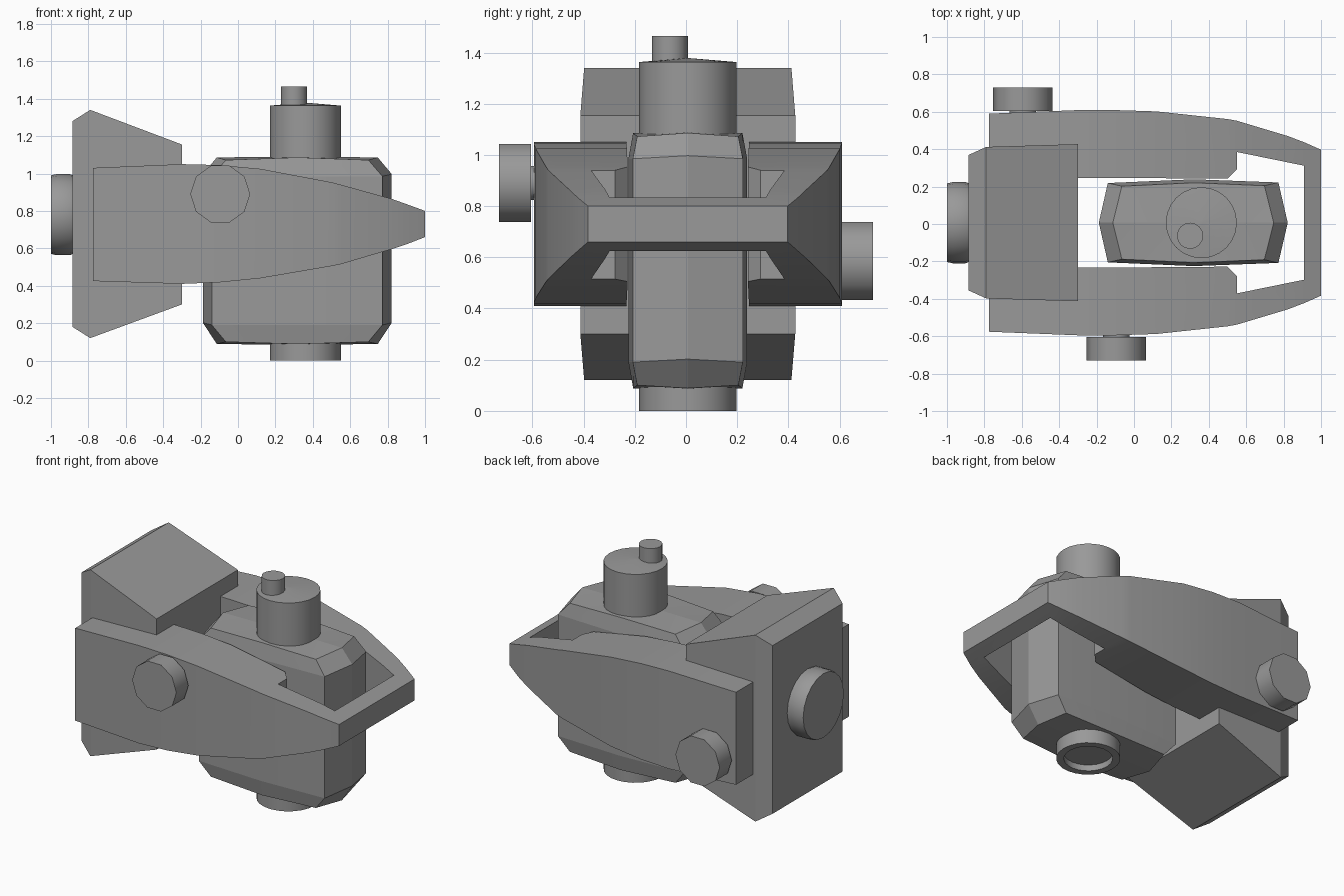
import bpy, bmesh, math
from mathutils import Matrix, Vector

if "Cube" in bpy.data.objects:
    bpy.data.objects.remove(bpy.data.objects["Cube"])

grey = bpy.data.materials.new("plain_grey")
grey.use_nodes = True
COLOUR = (0.32, 0.32, 0.32, 1)
grey.diffuse_color = COLOUR
grey.node_tree.nodes["Principled BSDF"].inputs["Base Color"].default_value = COLOUR
MID_Y = 0.007


def finish(name, bm, angle=30, mirror=False):
    bmesh.ops.remove_doubles(bm, verts=bm.verts, dist=0.0005)
    bmesh.ops.dissolve_degenerate(bm, edges=bm.edges, dist=0.0005)
    bmesh.ops.recalc_face_normals(bm, faces=bm.faces)
    mesh = bpy.data.meshes.new(name)
    bm.to_mesh(mesh)
    bm.free()
    mesh.materials.append(grey)
    obj = bpy.data.objects.new(name, mesh)
    obj.location.y = MID_Y
    bpy.context.collection.objects.link(obj)
    if mirror:
        mod = obj.modifiers.new("mirror", "MIRROR")
        mod.use_axis = (False, True, False)
    bpy.ops.object.select_all(action="DESELECT")
    obj.select_set(True)
    bpy.context.view_layer.objects.active = obj
    bpy.ops.object.shade_smooth_by_angle(angle=math.radians(angle))
    return obj


def half_loft(name, stations, angle=20):
    """Loft box sections (x, outer y, inner y, top z, bottom z), mirrored."""
    bm = bmesh.new()
    rings = [[bm.verts.new((x, y, z)) for y, z in
              ((yo, zb), (yo, zt), (yi, zt), (yi, zb))]
             for x, yo, yi, zt, zb in stations]
    for a, b in zip(rings, rings[1:]):
        for i in range(4):
            j = (i + 1) % 4
            if i == 2 and a[2].co.y == 0 and b[2].co.y == 0:
                continue          # leave the mirror plane open
            bm.faces.new((a[i], a[j], b[j], b[i]))
    bm.faces.new(rings[0])
    bm.faces.new(rings[-1])
    return finish(name, bm, angle, True)


def turned(name, centre, axis, profile, sides):
    """Revolve (radius, distance) steps around an axis and cap the ends."""
    bm = bmesh.new()
    rot = Vector((0, 0, 1)).rotation_difference(Vector(axis)).to_matrix()
    rings = []
    for r, d in profile:
        rings.append([bm.verts.new(Vector(centre) + rot @ Vector(
            (r * math.cos(math.tau * i / sides), r * math.sin(math.tau * i / sides), d)))
            for i in range(sides)])
    for a, b in zip(rings, rings[1:]):
        for i in range(sides):
            j = (i + 1) % sides
            bm.faces.new((a[i], a[j], b[j], b[i]))
    bm.faces.new(rings[0])
    bm.faces.new(rings[-1])
    return finish(name, bm, 40)


# Pointed fork: two arms joined by a nose bar
half_loft("fork_frame", [
    (-0.775, 0.583, 0.245, 1.03, 0.425),
    (-0.30, 0.602, 0.24, 1.05, 0.41),
    (-0.10, 0.602, 0.24, 1.045, 0.418),
    (0.12, 0.595, 0.238, 1.025, 0.44),
    (0.50, 0.554, 0.235, 0.953, 0.505),
    (0.55, 0.545, 0.285, 0.94, 0.515),
    (0.55, 0.545, 0.378, 0.94, 0.515),
    (0.82, 0.464, 0.323, 0.865, 0.595),
    (0.91, 0.43, 0.305, 0.833, 0.625),
    (0.91, 0.43, 0.0, 0.833, 0.625),
    (1.00, 0.39, 0.0, 0.80, 0.66)])

# Flared block at the back
half_loft("rear_block", [
    (-0.885, 0.362, 0, 1.28, 0.18),
    (-0.79, 0.405, 0, 1.34, 0.12),
    (-0.30, 0.42, 0, 1.155, 0.30)], 5)

# Central body: pointed plan with chamfered ends
bm = bmesh.new()
rings = []
for z, inset, width, crown in ((0.10, 0.075, 0.92, -0.012), (0.19, 0, 1, 0.012),
                               (0.985, 0, 1, 0.012), (1.072, 0.075, 0.92, 0.014)):
    ring = []
    for x, y in ((-0.188, 0), (-0.14, -0.212), (0.32, -0.232), (0.772, -0.215),
                 (0.822, 0), (0.772, 0.215), (0.32, 0.232), (-0.14, 0.212)):
        shift = inset if x < 0 else -inset if x > 0.5 else 0
        lift = crown if y == 0 or (inset and abs(y) > 0.23) else 0
        ring.append(bm.verts.new((x + shift, y * width, z + lift)))
    rings.append(ring)
for a, b in zip(rings, rings[1:]):
    for i in range(8):
        j = (i + 1) % 8
        bm.faces.new((a[i], a[j], b[j], b[i]))
for ring, z in ((rings[0], 0.085), (rings[-1], 1.09)):
    hub = bm.verts.new((0.32, 0, z))
    for i in range(8):
        bm.faces.new((ring[i], ring[(i + 1) % 8], hub))
finish("central_body", bm, 8)

# Tubes above and below the body
turned("top_tube", (0.36, 0, 0), (0, 0, 1),
       [(0.19, 1.0), (0.19, 1.363), (0.01, 1.378)], 24)
turned("bottom_tube", (0.36, 0, 0), (0, 0, 1),
       [(0.145, 0.04), (0.145, 0), (0.19, 0), (0.19, 0.2)], 24)
turned("top_pin", (0.30, -0.07, 0), (0, 0, 1), [(0.07, 1.3), (0.07, 1.465)], 16)

# Round cap on the back
turned("rear_cap", (-0.87, 0, 0.78), (-1, 0, 0),
       [(0.205, 0), (0.217, 0.03), (0.217, 0.1), (0.21, 0.13)], 20)

# Ten-sided side knobs on short stems
KNOB = [(0.07, -0.05), (0.07, 0.02), (0.16, 0.02), (0.16, 0.145)]
turned("right_knob", (-0.095, -0.592, 0.89), (0, -1, 0), KNOB, 10)
turned("left_knob", (-0.595, 0.578, 0.585), (0, 1, 0), KNOB, 10)
